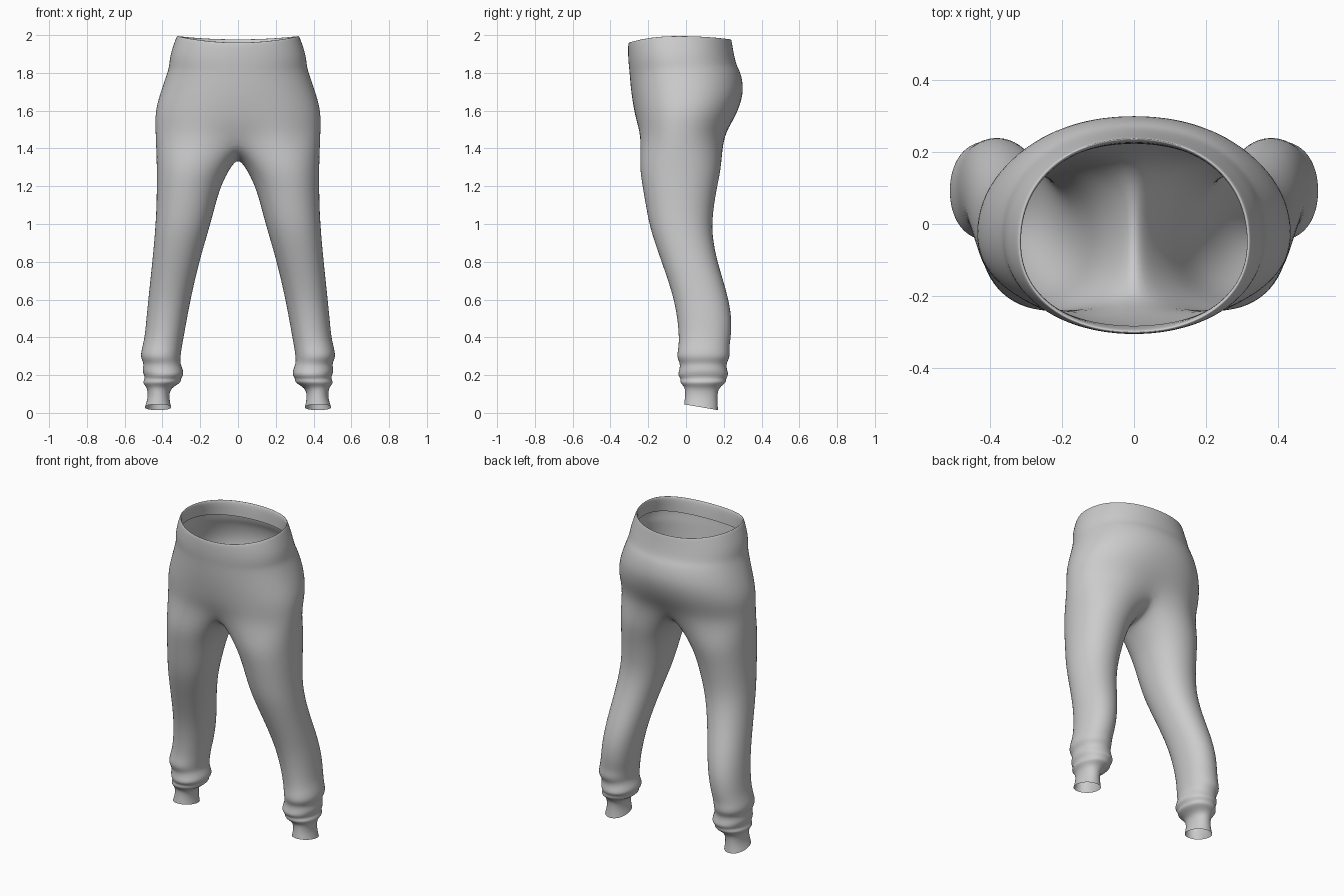
import bpy, bmesh, math

M, N = 13, 16          # points in a half torso ring, points in a leg ring
GROW = 1.02            # offsets the shrinkage of subdivision


def sp(v, e):
    return math.copysign(abs(v) ** e, v)


# Torso: z, half width, front y, back y, rim sag, centre pinch
torso = [
    (1.90, 0.335, -0.285, 0.225, 1.0, 0.0),   # folded inner hem
    (1.985, 0.312, -0.292, 0.228, 1.0, 0.0),
    (2.00, 0.322, -0.303, 0.240, 1.0, 0.0),
    (1.985, 0.330, -0.308, 0.243, 1.0, 0.0),
    (1.90, 0.360, -0.308, 0.256, 0.5, 0.0),
    (1.84, 0.366, -0.303, 0.270, 0.3, 0.0),
    (1.81, 0.372, -0.300, 0.290, 0.2, 0.0),
    (1.71, 0.408, -0.293, 0.310, 0.0, 0.0),
    (1.61, 0.438, -0.282, 0.286, 0.0, 0.005),
    (1.53, 0.440, -0.272, 0.252, 0.0, 0.015),
    (1.45, 0.437, -0.266, 0.228, 0.0, 0.045),
]

# Leg: z, inner x, outer x, front y, back y
legs = [
    (1.31, 0.035, 0.430, -0.248, 0.190),
    (1.20, 0.093, 0.430, -0.230, 0.165),
    (1.08, 0.125, 0.432, -0.210, 0.145),
    (0.98, 0.152, 0.438, -0.190, 0.137),
    (0.88, 0.182, 0.446, -0.158, 0.148),
    (0.76, 0.215, 0.458, -0.115, 0.178),
    (0.62, 0.247, 0.473, -0.068, 0.222),
    (0.50, 0.270, 0.485, -0.045, 0.243),
    (0.40, 0.288, 0.494, -0.037, 0.238),
    (0.345, 0.298, 0.508, -0.040, 0.228),
    (0.295, 0.305, 0.518, -0.050, 0.234),     # gathered folds
    (0.262, 0.306, 0.497, -0.030, 0.212),
    (0.225, 0.290, 0.507, -0.036, 0.218),
    (0.200, 0.288, 0.498, -0.044, 0.226),
    (0.180, 0.305, 0.492, -0.026, 0.210),
    (0.162, 0.300, 0.506, -0.034, 0.215),
    (0.142, 0.335, 0.490, -0.012, 0.185),     # ankle cuff
    (0.120, 0.362, 0.478, -0.004, 0.168),
    (0.075, 0.364, 0.478, -0.005, 0.165),
    (0.030, 0.354, 0.493, -0.010, 0.170),
]


def torso_ring(z, rx, yf, yb, sag, pinch):
    yc = (yf + yb) / 2 - 0.02
    pts = []
    for i in range(M):
        a = -math.pi / 2 + math.pi * i / (M - 1)
        c, s = math.cos(a), math.sin(a)
        if i in (0, M - 1):
            c = 0.0
        ry = (yc - yf) if s < 0 else (yb - yc)
        y = yc + sp(s, 0.92) * ry * 1.005
        y -= math.copysign(pinch, s) * max(0, 1 - c * 2.2)
        dz = -sag * (0.035 if s < 0 else 0.018) * s * s
        pts.append((rx * 1.005 * sp(c, 0.94), y, z + dz))
    return pts


def leg_ring(z, x0, x1, yf, yb):
    xc, yc = (x0 + x1) / 2, (yf + yb) / 2
    rx, ry = (x1 - x0) / 2 * GROW, (yb - yf) / 2 * GROW
    tilt = 0.22 * max(0, 1 - z / 0.14)        # cuff hem drops to the back
    pts = []
    for i in range(N):
        a = math.radians(-135 + 22.5 * i)
        x, y = rx * sp(math.cos(a), 0.93), ry * sp(math.sin(a), 0.93)
        pts.append((xc + x, yc + y, z - tilt * y))
    return pts


bm = bmesh.new()


def add(points):
    return [bm.verts.new(p) for p in points]


def bridge(a, b, closed):
    n = len(a)
    for i in range(n if closed else n - 1):
        j = (i + 1) % n
        bm.faces.new((a[i], a[j], b[j], b[i]))


# Half of the seat
rings = [add(torso_ring(*t)) for t in torso]
for a, b in zip(rings, rings[1:]):
    bridge(a, b, False)

# Crotch seam closes the half ring into a leg opening
seam = add([(0, 0.115, 1.375), (0, -0.02, 1.330), (0, -0.145, 1.365)])
loop = rings[-1] + seam

# Leg down to the cuff
for spec in legs:
    nxt = add(leg_ring(*spec))
    bridge(loop, nxt, True)
    loop = nxt

bmesh.ops.recalc_face_normals(bm, faces=bm.faces)
hip = max(bm.faces, key=lambda f: f.calc_center_median().x)
if hip.normal.x < 0:
    bmesh.ops.reverse_faces(bm, faces=bm.faces)
for f in bm.faces:
    f.smooth = True

mesh = bpy.data.meshes.new("sweatpants")
bm.to_mesh(mesh)
bm.free()
pants = bpy.data.objects.new("sweatpants", mesh)
bpy.context.collection.objects.link(pants)

# Mirror to the other leg and smooth
mir = pants.modifiers.new("mirror", 'MIRROR')
mir.use_clip = True
mir.merge_threshold = 0.001
sub = pants.modifiers.new("smooth", 'SUBSURF')
sub.levels = sub.render_levels = 2
